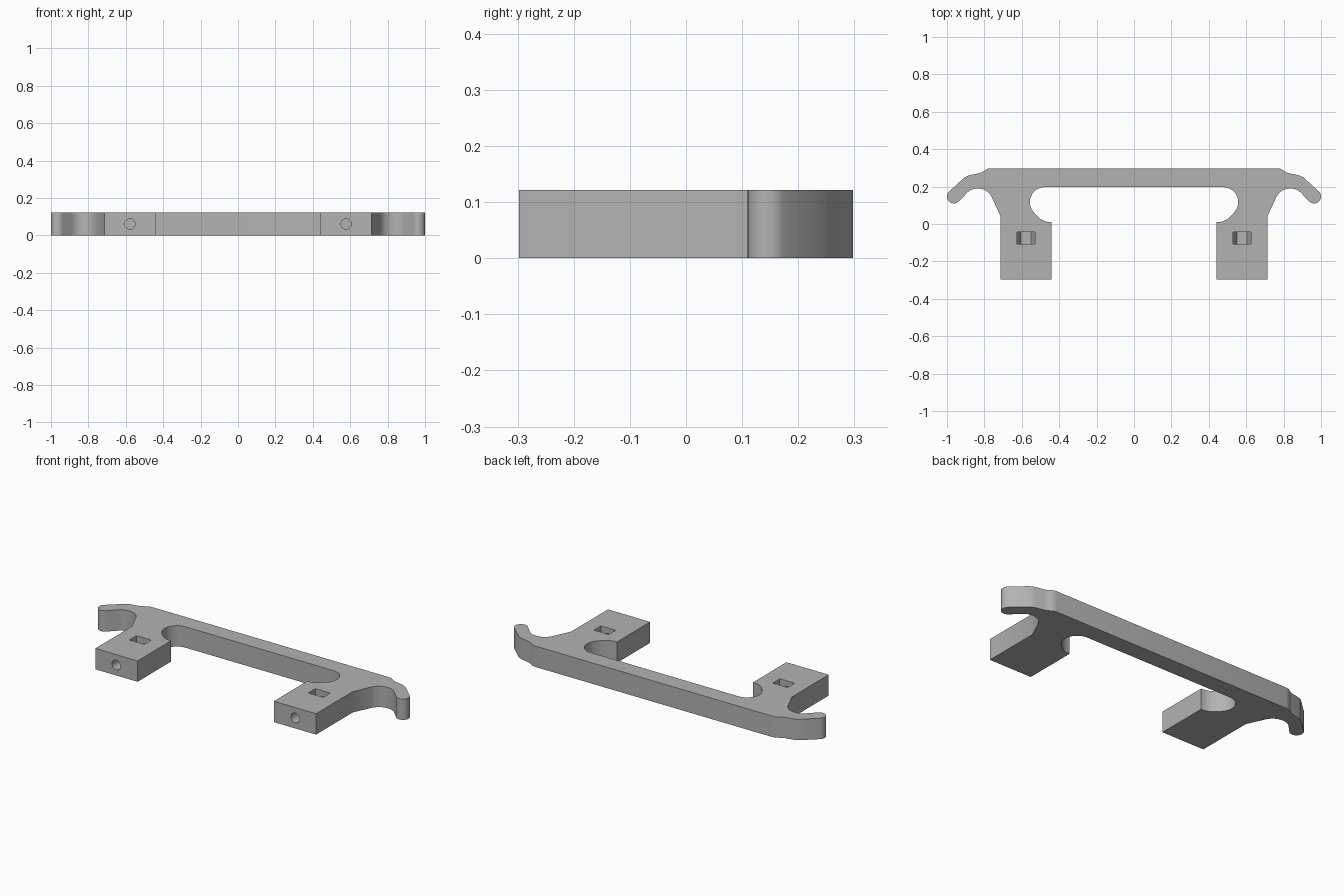
import bpy, bmesh
from math import sin, cos, radians
from mathutils import Matrix, Vector

cube = bpy.data.objects.get("Cube")
if cube:
    bpy.data.objects.remove(cube, do_unlink=True)

HEIGHT = 0.122

grey = bpy.data.materials.new("plain grey")
grey.use_nodes = True
colour = (0.45, 0.45, 0.45, 1)
grey.diffuse_color = colour
grey.node_tree.nodes["Principled BSDF"].inputs["Base Color"].default_value = colour


def arc(cx, cy, r, start, end, steps):
    angles = [radians(start + (end - start) * i / steps) for i in range(steps + 1)]
    return [(cx + r * cos(a), cy + r * sin(a)) for a in angles]


def prism(name, points, direction):
    """Extrude a closed 3D outline along a direction."""
    bm = bmesh.new()
    face = bm.faces.new([bm.verts.new(p) for p in points])
    out = bmesh.ops.extrude_face_region(bm, geom=[face])
    moved = [v for v in out["geom"] if isinstance(v, bmesh.types.BMVert)]
    bmesh.ops.translate(bm, verts=moved, vec=Vector(direction))
    bmesh.ops.recalc_face_normals(bm, faces=bm.faces)
    mesh = bpy.data.meshes.new(name)
    bm.to_mesh(mesh)
    bm.free()
    mesh.materials.append(grey)
    obj = bpy.data.objects.new(name, mesh)
    bpy.context.collection.objects.link(obj)
    return obj


# Half outline: shoulder, curled tip, outer notch, foot block, inner fillet
half = [(0.767, 0.298), (0.785, 0.295), (0.80, 0.285), (0.815, 0.276),
        (0.83, 0.271), (0.88, 0.261), (0.905, 0.25)]
half += arc(0.963, 0.147, 0.037, 45, -130, 14)
half += arc(0.835, 0.107, 0.083, 50, 155, 14)
half += [(0.713, 0.04), (0.713, -0.298), (0.44, -0.298), (0.44, 0.01),
         (0.46, 0.011), (0.48, 0.016), (0.503, 0.029), (0.525, 0.05)]
half += arc(0.477, 0.117, 0.08, -35, 90, 14)
outline = half + [(-x, y) for x, y in reversed(half)]
frame = prism("bar_with_feet", [(x, y, 0) for x, y in outline], (0, 0, HEIGHT))

# Bolt holes from the front and nut slots from the top, one pair per foot
slot = [(-0.048, 0.2), (-0.048, 0.061), (-0.026, 0.019),
        (0.026, 0.019), (0.048, 0.061), (0.048, 0.2)]
bolt = arc(0, 0.061, 0.028, 0, 345, 23)
cutters = []
for side in (-1, 1):
    x0 = side * 0.578
    cutters.append(prism("nut_slot_cutter", [(x0 + x, -0.108, z) for x, z in slot],
                         (0, 0.065, 0)))
    cutters.append(prism("bolt_hole_cutter", [(x0 + x, -0.4, z) for x, z in bolt],
                         (0, 0.38, 0)))

bpy.context.view_layer.objects.active = frame
for cutter in cutters:
    cutter.hide_render = True
    mod = frame.modifiers.new("cut", "BOOLEAN")
    mod.operation = "DIFFERENCE"
    mod.solver = "EXACT"
    mod.object = cutter
    bpy.ops.object.modifier_apply(modifier=mod.name)
for cutter in cutters:
    bpy.data.objects.remove(cutter, do_unlink=True)

# Smooth the curved walls, keep the rims sharp
for obj in bpy.context.selected_objects:
    obj.select_set(False)
frame.select_set(True)
bpy.ops.object.shade_smooth_by_angle(angle=radians(28))
